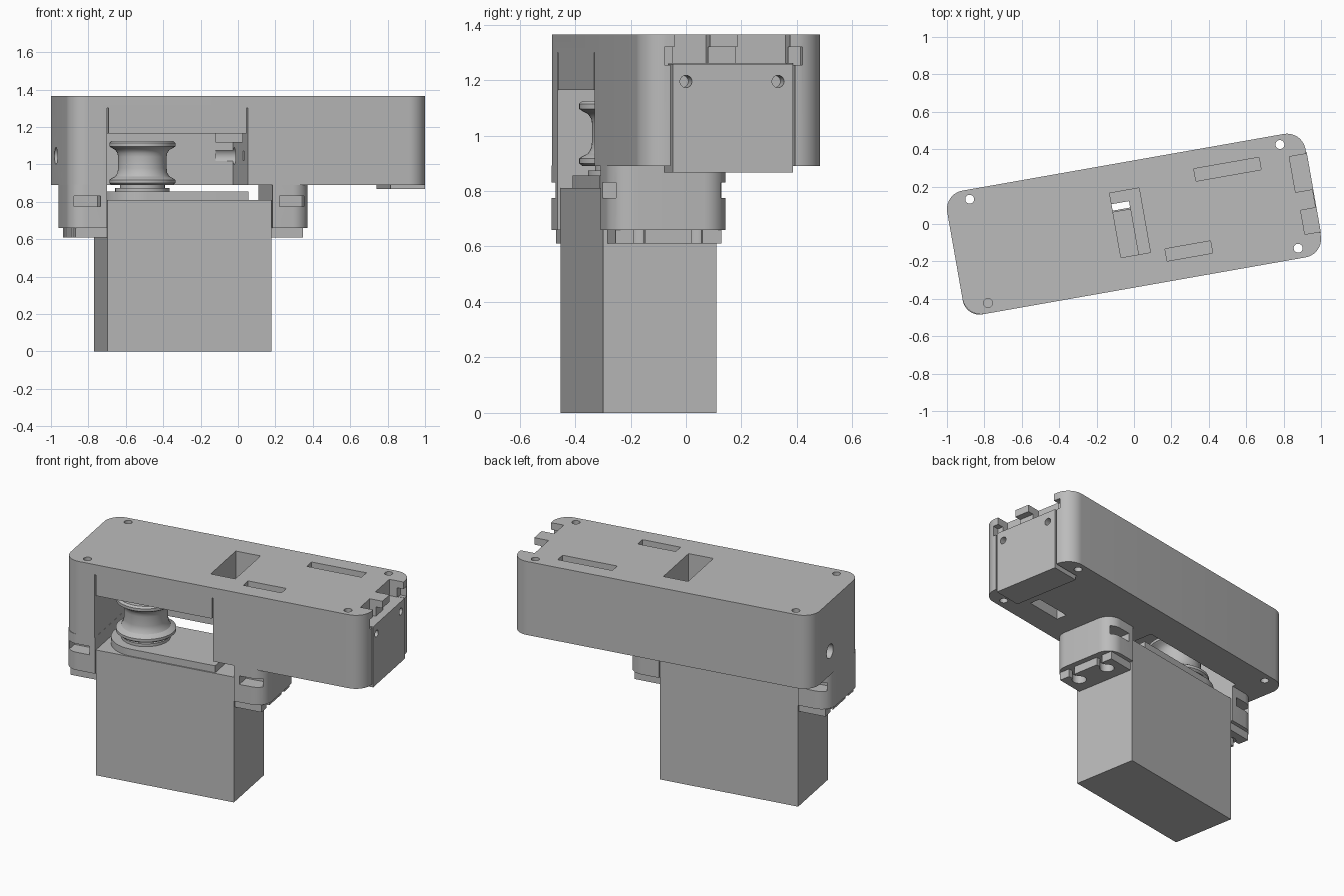
import bpy, bmesh, math

if "Cube" in bpy.data.objects:
    bpy.data.objects.remove(bpy.data.objects["Cube"])

TURN = math.radians(10)          # the whole assembly is turned about z
AXIS_V = -0.117                  # centre line of motor and pulley
MID_U = -0.32                    # middle of the motor

grey = bpy.data.materials.new("plain_grey")
grey.use_nodes = True
colour = (0.5, 0.5, 0.5, 1)
grey.diffuse_color = colour
grey.node_tree.nodes["Principled BSDF"].inputs["Base Color"].default_value = colour


def make(name, bm):
    bmesh.ops.recalc_face_normals(bm, faces=bm.faces)
    mesh = bpy.data.meshes.new(name)
    bm.to_mesh(mesh)
    bm.free()
    mesh.materials.append(grey)
    obj = bpy.data.objects.new(name, mesh)
    obj.rotation_euler.z = TURN
    bpy.context.collection.objects.link(obj)
    return obj


def prism(name, outline, z0, z1):
    bm = bmesh.new()
    face = bm.faces.new([bm.verts.new((u, v, z0)) for u, v in outline])
    top = bmesh.ops.extrude_face_region(bm, geom=[face])["geom"]
    verts = [g for g in top if isinstance(g, bmesh.types.BMVert)]
    bmesh.ops.translate(bm, verts=verts, vec=(0, 0, z1 - z0))
    return make(name, bm)


def rounded(u0, u1, v0, v1, left=0.0, right=0.0, steps=10):
    """Rectangle outline with its own corner radius at each end."""
    corners = [(u1, v1, right, -1, -1), (u0, v1, left, 1, -1),
               (u0, v0, left, 1, 1), (u1, v0, right, -1, 1)]
    pts = []
    for i, (u, v, r, su, sv) in enumerate(corners):
        if r == 0:
            pts.append((u, v))
            continue
        for k in range(steps + 1):
            a = (i + k / steps) * math.pi / 2
            pts.append((u + su * r + r * math.cos(a), v + sv * r + r * math.sin(a)))
    return pts


def box(name, u0, u1, v0, v1, z0, z1):
    return prism(name, rounded(u0, u1, v0, v1), z0, z1)


def post(name, u, v, r, z0, z1, n=24):
    ring = [(u + r * math.cos(k * math.tau / n), v + r * math.sin(k * math.tau / n))
            for k in range(n)]
    return prism(name, ring, z0, z1)


def bore(u0, u1, v, z, r):
    """Cylinder lying along the long axis."""
    obj = post("bore", 0, 0, r, u0, u1)
    for p in obj.data.vertices:
        x, y, h = p.co
        p.co = (h, v + x, z + y)
    return obj


def cut(target, *cutters):
    bpy.context.view_layer.update()
    for cutter in cutters:
        cutter.hide_render = True
        mod = target.modifiers.new("cut", 'BOOLEAN')
        mod.operation, mod.solver, mod.object = 'DIFFERENCE', 'EXACT', cutter
        bpy.context.view_layer.objects.active = target
        bpy.ops.object.modifier_apply(modifier=mod.name)
        bpy.data.objects.remove(cutter)


def smooth(obj):
    bpy.ops.object.select_all(action='DESELECT')
    obj.select_set(True)
    bpy.context.view_layer.objects.active = obj
    bpy.ops.object.shade_smooth_by_angle(angle=math.radians(30))


# Housing
housing = prism("housing", rounded(-0.9725, 0.9725, -0.335, 0.335, 0.1, 0.1), 0.89, 1.365)
cut(housing,
    box("pulley_bay", -0.77, -0.005, -0.5, 0.125, 0.8, 1.165),
    box("window", -0.1, 0.06, -0.165, 0.185, 1.12, 1.5),
    box("back_slot", 0.366, 0.72, 0.168, 0.235, 1.28, 1.5),
    box("front_slot", 0.14, 0.387, -0.226, -0.16, 1.28, 1.5),
    box("under_slot", 0.48, 0.72, -0.18, -0.11, 0.8, 1.0),
    box("end_recess", 0.785, 1.2, -0.228, 0.228, 0.8, 1.26),
    box("end_groove", 0.93, 1.2, -0.25, 0.255, 1.255, 1.32),
    box("notch_a", 0.88, 1.2, 0.017, 0.21, 1.25, 1.5),
    box("notch_b", 0.89, 1.2, -0.213, -0.083, 1.25, 1.5),
    bore(-1.2, -0.7, 0.09, 1.045, 0.045),
    bore(-0.1, 0.1, 0.09, 1.045, 0.045),
    box("wall_pocket", -0.1, 0.04, -0.215, -0.185, 1.02, 1.07))
# relief slits beside the bay and corner screw holes
for u in (-0.77, -0.013):
    cut(housing, box("slit", u, u + 0.008, -0.5, -0.2, 0.8, 1.3))
for u in (-0.842, 0.842):
    for v in (-0.28, 0.283):
        cut(housing, post("screw_hole", u, v, 0.024, 0.8, 1.5))
smooth(housing)

# Connector block in the end of the housing
connector = box("connector_block", 0.79, 0.976, -0.22, 0.22, 0.867, 1.258)
cut(connector, *[bore(0.9, 1.2, v, 1.195, 0.022) for v in (-0.172, 0.165)])
smooth(connector)

# Motor body and its stepped cap
box("motor_body", -0.767, 0.125, -0.325, 0.09, 0, 0.81)
smooth(prism("motor_cap", rounded(-0.745, 0.0, AXIS_V - 0.2, AXIS_V + 0.2, left=0.199, steps=14),
             0.805, 0.855))
smooth(post("motor_boss", -0.54, AXIS_V, 0.145, 0.85, 0.873, 40))

# Feet and motor ears, mirrored about the motor's middle
for side, name in ((1, "right"), (-1, "left")):
    def span(near, far):
        a, b = MID_U + side * near, MID_U + side * far
        return min(a, b), max(a, b)

    def ends(r):
        return {"right": r} if side > 0 else {"left": r}

    foot = prism(name + "_foot", rounded(*span(0.449, 0.6525), -0.335, 0.1, **ends(0.09)),
                 0.66, 0.892)
    for v0, v1 in ((-0.5, -0.24), (0.005, 0.3)):
        cut(foot, box("nut_slot", *span(0.485, 0.625), v0, v1, 0.775, 0.83))
    smooth(foot)

    ear = box(name + "_motor_ear", *span(0.44, 0.617), -0.31, 0.077, 0.61, 0.662)
    for dv in (-0.105, 0.105):
        v = AXIS_V + dv
        cut(ear, post("ear_hole", MID_U + side * 0.55, v, 0.042, 0.5, 0.8),
            box("ear_gap", *span(0.55, 0.7), v - 0.02, v + 0.02, 0.5, 0.8))
    smooth(ear)

# Grooved pulley, a lathed profile
profile = [(0, 0.87), (0.12, 0.87), (0.12, 0.89), (0.165, 0.89), (0.177, 0.9), (0.177, 0.917),
           (0.165, 0.925), (0.145, 0.935), (0.133, 0.955), (0.13, 0.98), (0.13, 1.04),
           (0.133, 1.06), (0.145, 1.078), (0.165, 1.088), (0.177, 1.096), (0.177, 1.114),
           (0.165, 1.125), (0, 1.125)]
bm = bmesh.new()
verts = [bm.verts.new((r, 0, z)) for r, z in profile]
edges = [bm.edges.new(pair) for pair in zip(verts, verts[1:])]
bmesh.ops.spin(bm, geom=verts + edges, cent=(0, 0, 0), axis=(0, 0, 1),
               angle=math.tau, steps=48)
bmesh.ops.remove_doubles(bm, verts=bm.verts, dist=0.0005)
bmesh.ops.translate(bm, verts=bm.verts, vec=(-0.54, AXIS_V, 0))
smooth(make("pulley", bm))
